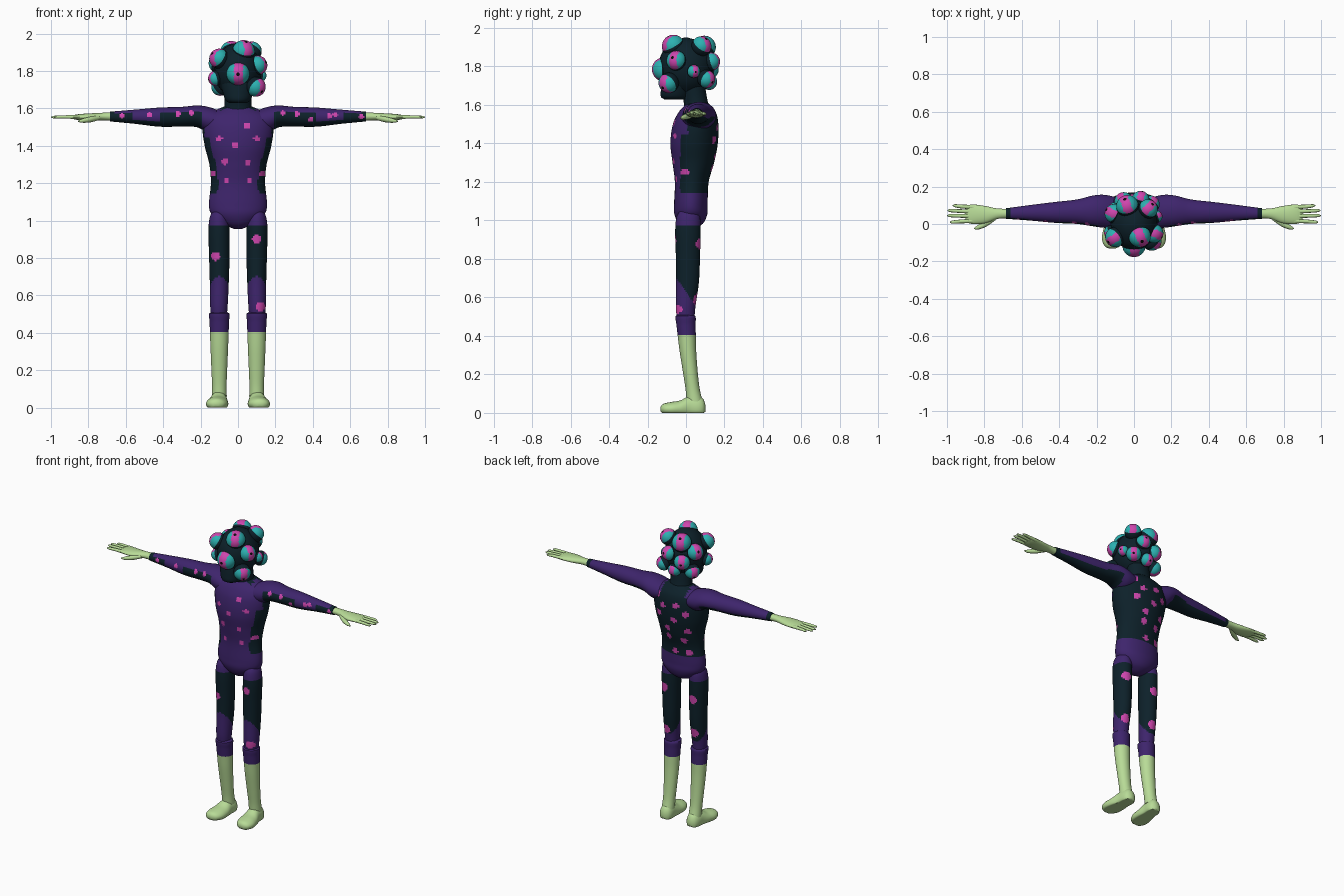
import bpy, bmesh, math
from mathutils import Vector

# Palette
PURPLE, DARK, PINK, TEAL, SKIN, BLACK = range(6)
mats = []
for label, col in (("suit purple", (.048, .018, .15)), ("suit dark teal", (.004, .015, .023)),
                   ("spot pink", (.62, .06, .42)), ("eye teal", (.025, .44, .44)),
                   ("skin green", (.48, .71, .31)), ("pupil black", (.003, .003, .003))):
    m = bpy.data.materials.new(label)
    m.diffuse_color = (*col, 1)
    mats.append(m)


def finish(name, bm, rule):
    """Turn a bmesh into a smooth object, colouring faces by a rule."""
    bmesh.ops.recalc_face_normals(bm, faces=bm.faces[:])
    bm.normal_update()
    me = bpy.data.meshes.new(name)
    for m in mats:
        me.materials.append(m)
    for f in bm.faces:
        f.material_index = rule(f.calc_center_median(), f.normal)
        f.smooth = True
    bm.to_mesh(me)
    bm.free()
    me.set_sharp_from_angle(angle=math.radians(50))
    ob = bpy.data.objects.new(name, me)
    bpy.context.collection.objects.link(ob)
    return ob


def sample(st, t):
    """Smooth interpolation through stations (t, a, b, ra, rb)."""
    i = max(k for k in range(len(st) - 1) if st[k][0] <= t + 1e-9)
    p, q = st[i], st[i + 1]
    o, r = st[max(i - 1, 0)], st[min(i + 2, len(st) - 1)]
    h = q[0] - p[0]
    u = (t - p[0]) / h
    out = []
    for c in range(1, 5):
        m0 = (q[c] - o[c]) / (q[0] - o[0]) * h
        m1 = (r[c] - p[c]) / (r[0] - p[0]) * h
        out.append((2*u**3 - 3*u*u + 1) * p[c] + (u**3 - 2*u*u + u) * m0
                   + (3*u*u - 2*u**3) * q[c] + (u**3 - u*u) * m1)
    return out


def loft(name, st, axis, rule, rings=30, sides=32, sign=1, power=1.0, floor=False):
    """Elliptical loft along an axis; sign=-1 mirrors it in x."""
    bm = bmesh.new()
    t0, t1 = st[0][0], st[-1][0]
    ts = sorted({round(t0 + (t1 - t0) * k / rings, 5) for k in range(rings + 1)})
    ts = [min(max(t, t0), t1) for t in ts]
    loops = []
    for t in ts:
        a, b, ra, rb = sample(st, t)
        ra, rb = max(ra, .002), max(rb, .002)
        loop = []
        for k in range(sides):
            w = 2 * math.pi * k / sides
            c, s = math.cos(w), math.sin(w)
            u = a + ra * math.copysign(abs(c) ** power, c)
            v = b + rb * math.copysign(abs(s) ** power, s)
            p = {"x": (t, u, v), "y": (u, t, v), "z": (u, v, t)}[axis]
            loop.append(bm.verts.new((p[0] * sign, p[1], max(p[2], 0) if floor else p[2])))
        loops.append(loop)
    for A, B in zip(loops, loops[1:]):
        for k in range(sides):
            j = (k + 1) % sides
            bm.faces.new((A[k], A[j], B[j], B[k]))
    bm.faces.new(loops[0])
    bm.faces.new(loops[-1])
    return finish(name, bm, rule)


def spotted(p, spots):
    """Spots are (x, z, radius)."""
    return any((p.x - x) ** 2 + (p.z - z) ** 2 < r * r for x, z, r in spots)


# Torso
FRONT = [(x, z, .016) for x, z in ((.05, 1.51), (-.1, 1.44), (.1, 1.44), (-.015, 1.4), (-.07, 1.315),
         (.055, 1.31), (-.135, 1.25), (.13, 1.25), (-.06, 1.215), (.06, 1.215))]
BACK = [(x, z, .02) for x, z in ((.11, 1.54), (.06, 1.48), (-.04, 1.5), (.1, 1.42), (.03, 1.33),
        (-.1, 1.45), (-.02, 1.4), (-.1, 1.33), (-.07, 1.26), (.03, 1.27), (0, 1.17), (-.09, 1.17))]


def torso_rule(p, n):
    if spotted(p, FRONT if p.y < .02 else BACK):
        return PINK
    if p.z < 1.14 or p.y < -.03 or (p.z > 1.45 and p.y < .01):
        return PURPLE
    return PURPLE if p.z > 1.56 and abs(p.x) > .09 else DARK


loft("torso", [(.955, 0, .02, .02, .02), (.98, 0, .025, .08, .06), (1.03, 0, .025, .14, .085),
               (1.08, 0, .025, .155, .087), (1.2, 0, .03, .145, .088), (1.3, 0, .038, .153, .108),
               (1.4, 0, .042, .178, .123), (1.5, 0, .05, .19, .118), (1.56, 0, .058, .175, .098),
               (1.595, 0, .06, .11, .07), (1.615, 0, .06, .06, .05)],
     "z", torso_rule, rings=70, sides=72)
loft("neck", [(1.57, 0, .06, .085, .07), (1.61, 0, .052, .072, .063), (1.72, 0, .03, .075, .065)],
     "z", lambda p, n: DARK, rings=8)

# Head core and jaw
loft("skull", [(1.65, 0, 0, .02, .03), (1.665, 0, 0, .055, .065), (1.72, 0, 0, .105, .115),
               (1.8, 0, 0, .125, .14), (1.88, 0, 0, .105, .12), (1.935, 0, 0, .055, .06),
               (1.95, 0, 0, .01, .01)], "z", lambda p, n: DARK, rings=24)
loft("jaw", [(1.628, 0, -.05, .045, .06), (1.64, 0, -.058, .065, .072), (1.68, 0, -.05, .08, .08),
             (1.75, 0, -.03, .1, .09)], "z", lambda p, n: DARK, rings=12)

# Bulging eyes all round the head: x, y, z, radius
EYES = [(0, -.115, 1.785, .062), (-.1, -.07, 1.865, .054), (.03, -.065, 1.905, .06),
        (.095, -.09, 1.715, .053), (-.12, -.045, 1.76, .04), (.105, -.05, 1.83, .052),
        (.118, .04, 1.775, .034), (.075, .08, 1.905, .052), (.09, .105, 1.735, .047),
        (.035, .13, 1.825, .047), (-.035, .095, 1.9, .06), (-.105, .055, 1.84, .052),
        (-.055, .12, 1.785, .05), (-.095, .07, 1.715, .048), (0, .12, 1.72, .042)]
for x, y, z, r in EYES:
    c = Vector((x, y, z))
    d = (c - Vector((0, 0, 1.79))).normalized()
    side = d.cross(Vector((0, 0, 1))).normalized()

    def eye_rule(p, n, c=c, d=d, side=side, r=r):
        v = (p - c) / r
        if v.dot(d) > .975:
            return BLACK
        if v.dot(d) < .2:
            return DARK
        return PINK if -.45 < v.dot(side) < .35 else TEAL

    bm = bmesh.new()
    bmesh.ops.create_uvsphere(bm, u_segments=32, v_segments=20, radius=r)
    rot = d.to_track_quat("Z", "Y").to_matrix()
    bmesh.ops.transform(bm, matrix=rot.to_4x4(), verts=bm.verts[:])
    bmesh.ops.translate(bm, vec=c, verts=bm.verts[:])
    finish("eye", bm, eye_rule)

# Arms, hands and legs, mirrored
ARM_SPOTS = [(x, z, .014) for x, z in ((-.475, 1.565), (-.32, 1.57), (-.25, 1.575), (-.62, 1.56),
             (.24, 1.575), (.315, 1.57), (.39, 1.54), (.49, 1.56), (.52, 1.565), (.66, 1.555))]
LEG_FRONT = [(.1, .9, .024), (-.12, .81, .024), (.12, .54, .026)]
LEG_BACK = [(.115, .88, .03), (.11, .59, .028), (-.1, .85, .028), (-.1, .62, .03)]


def arm_rule(p, n):
    x = abs(p.x)
    if p.y < .065 and spotted(p, ARM_SPOTS):
        return PINK
    if x > .66 or n.z < -.45 and x > .2:
        return DARK
    if (.19 < x < .42 or x > .56) and -n.y - n.z > (.3 if x < .5 else .1):
        return DARK
    return PURPLE


def leg_rule(p, n):
    if spotted(p, LEG_FRONT if p.y < 0 else LEG_BACK):
        return PINK
    if p.z < .4:
        return SKIN
    return PURPLE if p.z > .975 or p.z < .63 - 1.4 * p.y else DARK


skin = lambda p, n: SKIN
for s, tag in ((1, "right"), (-1, "left")):
    loft(tag + "_arm", [(.08, .06, 1.53, .08, .05), (.16, .068, 1.54, .088, .068),
                        (.22, .07, 1.557, .082, .058), (.3, .066, 1.555, .066, .053),
                        (.42, .062, 1.553, .056, .051), (.55, .06, 1.555, .042, .038),
                        (.685, .056, 1.556, .028, .026)], "x", arm_rule, 70, 40, s)
    loft(tag + "_palm", [(.665, .056, 1.556, .025, .023), (.73, .055, 1.556, .028, .02),
                         (.79, .05, 1.553, .045, .02), (.85, .052, 1.553, .052, .016),
                         (.885, .053, 1.553, .048, .01), (.9, .053, 1.553, .03, .004)],
         "x", skin, 16, 20, s)
    # Four fingers: start y, tip y, tip x
    for i, (y0, y1, tip) in enumerate(((.09, .098, .97), (.066, .072, .998), (.042, .045, 1.0), (.017, .01, .985))):
        loft(f"{tag}_finger", [(.85, y0, 1.553, .012, .011), (.93, (y0 + y1) / 2, 1.554, .01, .009),
                               (tip - .012, y1, 1.553, .008, .007), (tip, y1, 1.553, .002, .002)],
             "x", skin, 12, 10, s)
    loft(tag + "_thumb", [(.74, .035, 1.55, .014, .012), (.79, .004, 1.54, .018, .015),
                          (.835, -.018, 1.533, .012, .01), (.855, -.024, 1.531, .003, .003)],
         "x", skin, 10, 12, s)
    loft(tag + "_thigh", [(.485, .102, -.002, .042, .045), (.55, .102, -.002, .047, .051),
                          (.68, .1, .008, .051, .059), (.82, .1, .01, .055, .063),
                          (.95, .102, .01, .056, .066), (1.02, .102, .012, .048, .06),
                          (1.06, .1, .015, .03, .04)], "z", leg_rule, 60, 48, s)
    loft(tag + "_shin", [(.06, .1, .045, .04, .042), (.12, .1, .035, .039, .037),
                         (.2, .1, .024, .042, .038), (.32, .1, .01, .047, .043),
                         (.4, .1, .004, .05, .047), (.46, .1, 0, .052, .05),
                         (.505, .1, -.003, .054, .052), (.512, .1, -.003, .04, .04)],
         "z", leg_rule, 46, 48, s)
    loft(tag + "_foot", [(-.132, .117, .02, .015, .012), (-.12, .116, .02, .04, .026),
                         (-.08, .113, .02, .058, .036), (-.03, .108, .022, .056, .043),
                         (.02, .103, .028, .046, .06), (.07, .1, .026, .042, .06),
                         (.095, .1, .025, .028, .04), (.102, .1, .022, .01, .015)],
         "y", skin, 26, 32, s, floor=True)
